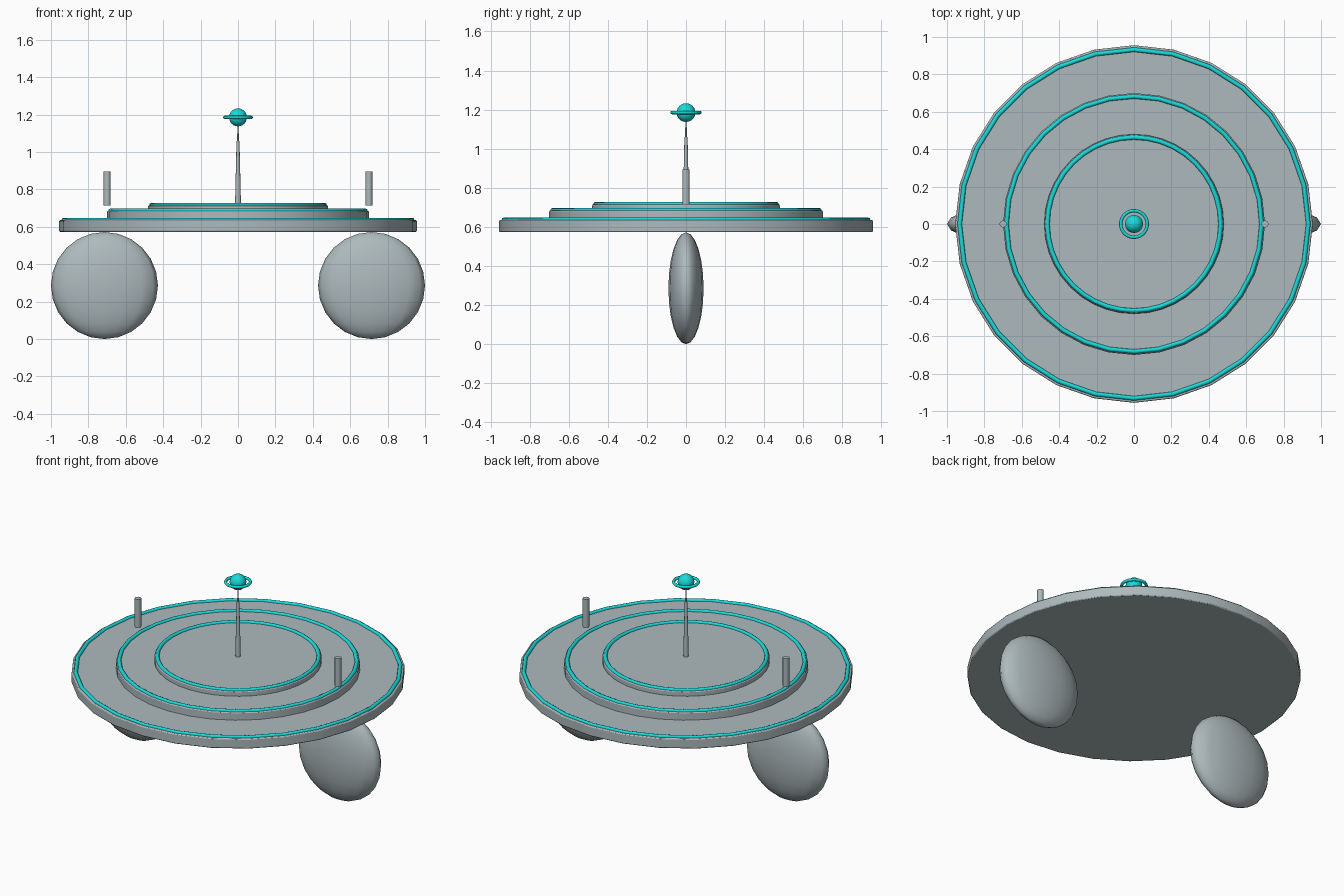
import bpy, math

if "Cube" in bpy.data.objects:
    bpy.data.objects.remove(bpy.data.objects["Cube"])


def material(name, rgb):
    m = bpy.data.materials.new(name)
    m.diffuse_color = (*rgb, 1)
    m.use_nodes = True
    m.node_tree.nodes["Principled BSDF"].inputs["Base Color"].default_value = m.diffuse_color
    return m


GREY = material("hull grey", (0.42, 0.49, 0.51))
CYAN = material("glowing cyan", (0.01, 0.70, 0.70))


def finish(name, mat, angle=40):
    ob = bpy.context.object
    ob.name = name
    ob.data.materials.append(mat)
    bpy.ops.object.transform_apply(location=False, rotation=True, scale=True)
    bpy.ops.object.shade_smooth_by_angle(angle=math.radians(angle))
    return ob


def cone(name, r1, r2, z0, z1, sides, x=0, mat=GREY):
    bpy.ops.mesh.primitive_cone_add(vertices=sides, radius1=r1, radius2=r2, depth=z1 - z0,
                                    location=(x, 0, (z0 + z1) / 2))
    return finish(name, mat)


def ring(name, major, minor, z, sides):
    bpy.ops.mesh.primitive_torus_add(major_segments=sides, minor_segments=8, major_radius=major,
                                     minor_radius=minor, location=(0, 0, z))
    return finish(name, CYAN, 60)


def ball(name, scale, loc, segs, rings, mat):
    bpy.ops.mesh.primitive_uv_sphere_add(segments=segs, ring_count=rings, radius=1, location=loc)
    bpy.context.object.scale = scale
    return finish(name, mat, 80)


# stacked platform tiers, each with a glowing rim ring
for name, r, z0, z1, rr, sides in (("lower", 0.956, 0.573, 0.636, 0.932, 28),
                                   ("middle", 0.70, 0.63, 0.685, 0.682, 32),
                                   ("upper", 0.48, 0.68, 0.716, 0.463, 40)):
    disc = cone(name + "_tier", r, r, z0, z1, sides)
    bevel = disc.modifiers.new("soft edge", "BEVEL")
    bevel.width = 0.006
    bevel.segments = 2
    bevel.limit_method = 'ANGLE'
    bevel.angle_limit = math.radians(40)
    ring(name + "_rim_ring", rr, 0.012, z1, sides)

# flattened pods underneath and small posts above, on both sides
for side, s in (("left", -1), ("right", 1)):
    ball(side + "_pod", (0.286, 0.09, 0.286), (s * 0.714, 0, 0.286), 16, 12, GREY)
    cone(side + "_post", 0.019, 0.019, 0.715, 0.895, 12, s * 0.70)

# antenna mast with ringed tip
cone("mast_lower", 0.016, 0.008, 0.71, 1.06, 12)
cone("mast_upper", 0.005, 0.003, 1.05, 1.15, 8)
ball("mast_tip", (0.048, 0.048, 0.048), (0, 0, 1.185), 20, 12, CYAN)
ring("mast_tip_ring", 0.071, 0.009, 1.185, 28)
